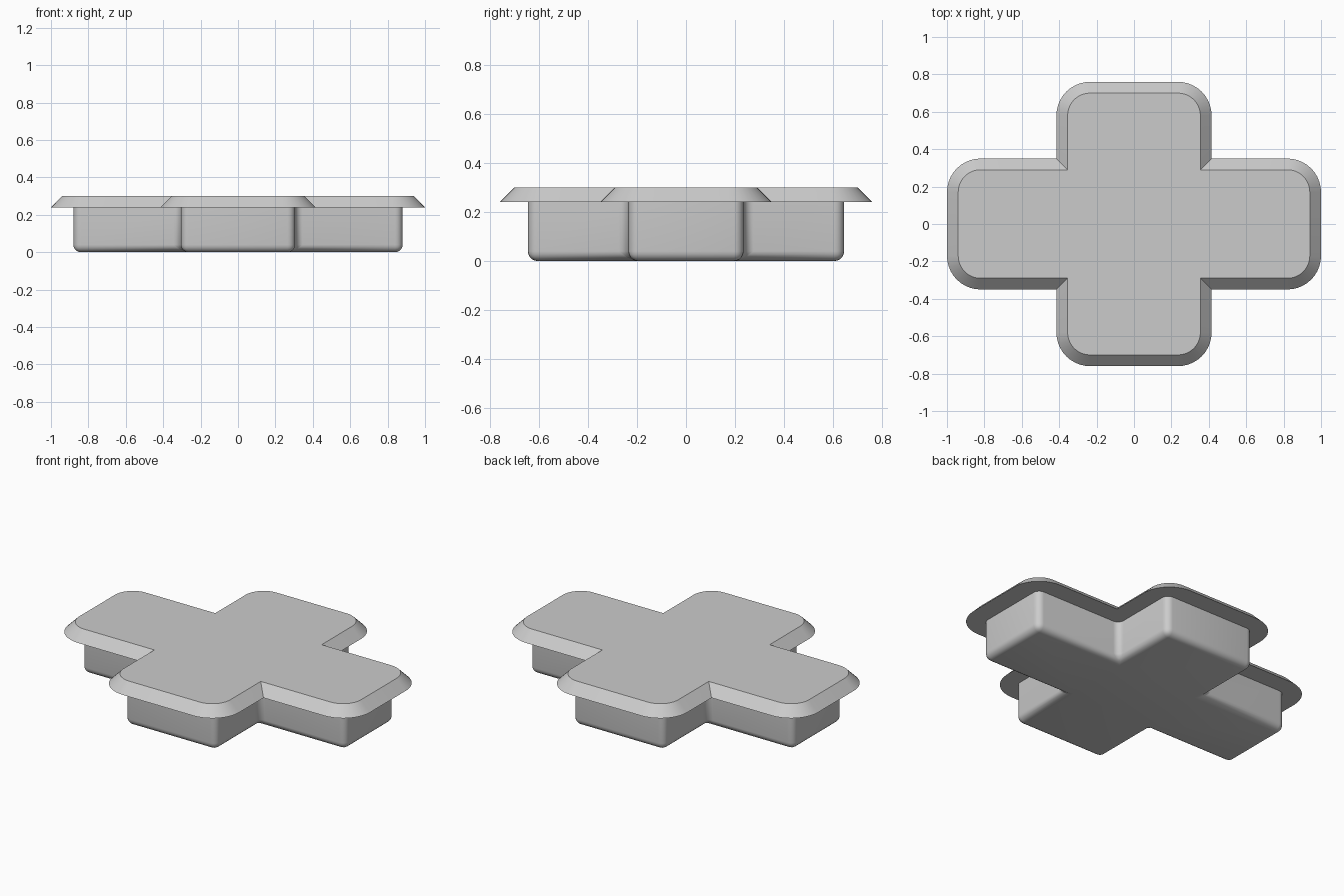
import bpy, bmesh, math

if "Cube" in bpy.data.objects:
    bpy.data.objects.remove(bpy.data.objects["Cube"])

grey = bpy.data.materials.new("plain grey")
grey.use_nodes = True
grey.diffuse_color = (0.6, 0.6, 0.6, 1)
grey.node_tree.nodes["Principled BSDF"].inputs["Base Color"].default_value = (0.6, 0.6, 0.6, 1)


def cross_outline(long_x, half_y, half_x, long_y, radius=0, steps=10):
    """Counter-clockwise cross; the arm-end corners are rounded by radius."""
    def corner(cx, cy, start):
        if radius == 0:
            return [(cx, cy)]
        sx, sy = math.copysign(1, cx), math.copysign(1, cy)
        ox, oy = cx - sx * radius, cy - sy * radius
        angles = [start + math.pi / 2 * i / steps for i in range(steps + 1)]
        return [(ox + radius * math.cos(a), oy + radius * math.sin(a)) for a in angles]

    points = []
    for q, (sx, sy) in enumerate([(1, 1), (-1, 1), (-1, -1), (1, -1)]):
        start = q * math.pi / 2
        ends = [(sx * long_x, sy * half_y), (sx * half_x, sy * long_y)]
        if q % 2:
            ends.reverse()
        points += corner(*ends[0], start)
        points.append((sx * half_x, sy * half_y))
        points += corner(*ends[1], start)
    return points


def solid(name, lower, upper, z0, z1):
    """Closed solid between two outlines with matching points."""
    bm = bmesh.new()
    low = [bm.verts.new((x, y, z0)) for x, y in lower]
    top = [bm.verts.new((x, y, z1)) for x, y in upper]
    n = len(low)
    bm.faces.new(low[::-1])
    bm.faces.new(top)
    for i in range(n):
        j = (i + 1) % n
        bm.faces.new((low[i], low[j], top[j], top[i]))
    mesh = bpy.data.meshes.new(name)
    bm.to_mesh(mesh)
    bm.free()
    mesh.materials.append(grey)
    obj = bpy.data.objects.new(name, mesh)
    bpy.context.collection.objects.link(obj)
    return obj


def smooth(obj):
    bpy.ops.object.select_all(action='DESELECT')
    obj.select_set(True)
    bpy.context.view_layer.objects.active = obj
    bpy.ops.object.shade_smooth_by_angle(angle=math.radians(30))


# Cap with a sloping rim
slope = 0.06
cap = solid("cap",
            cross_outline(1.0, 0.35, 0.415, 0.76, 0.18),
            cross_outline(1.0 - slope, 0.35 - slope, 0.415 - slope, 0.76 - slope, 0.18 - slope),
            0.24, 0.30)
smooth(cap)

# Stem below, with all side and bottom edges rounded
outline = cross_outline(0.88, 0.235, 0.305, 0.645)
stem = solid("stem", outline, outline, 0, 0.25)
bm = bmesh.new()
bm.from_mesh(stem.data)
edges = [e for e in bm.edges if min(v.co.z for v in e.verts) < 0.01]
bmesh.ops.bevel(bm, geom=edges, offset=0.04, segments=5, profile=0.5, affect='EDGES')
bm.to_mesh(stem.data)
bm.free()
smooth(stem)
